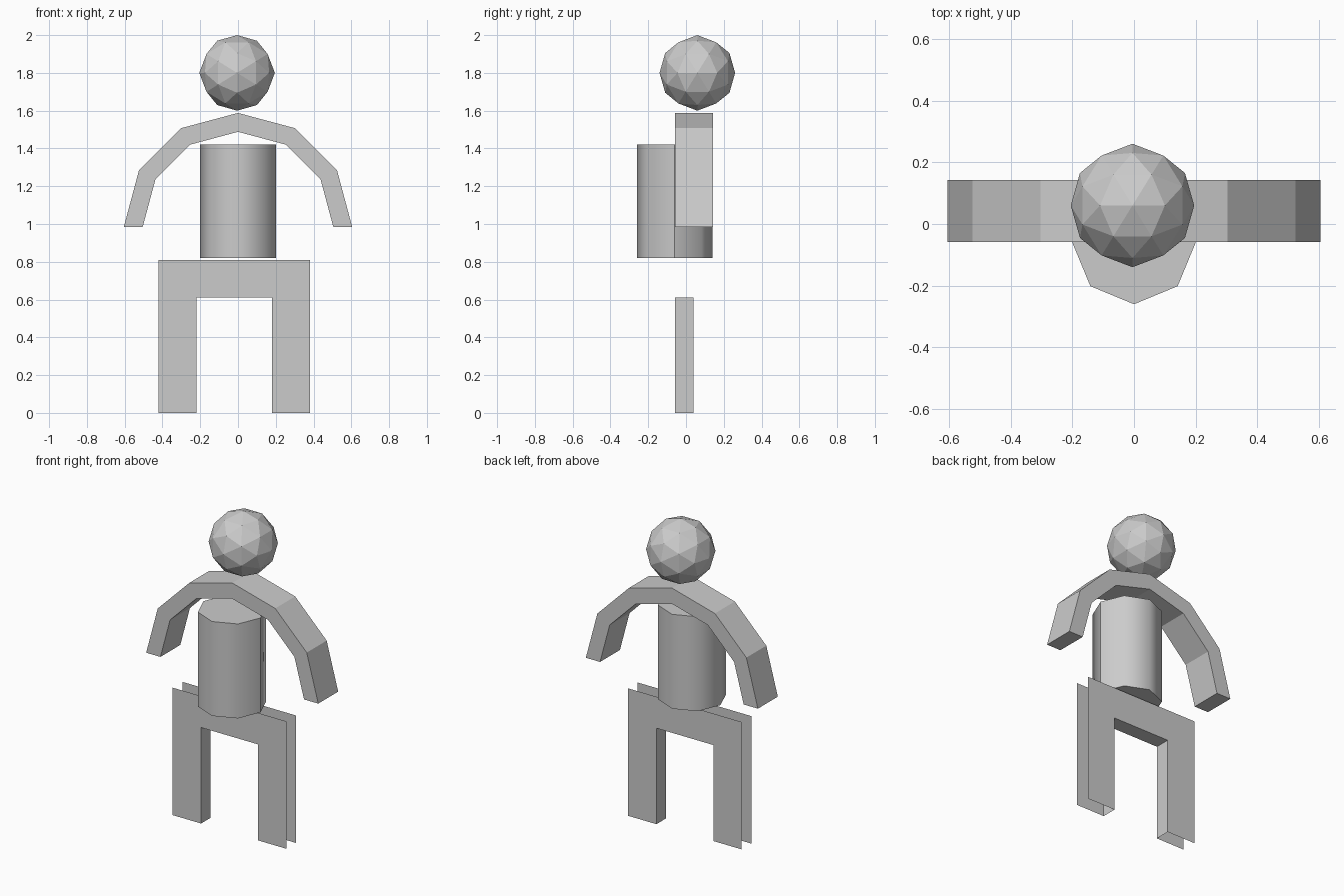
import bpy, bmesh, math
from mathutils import Vector

cube = bpy.data.objects.get("Cube")
if cube:
    bpy.data.objects.remove(cube, do_unlink=True)

grey = bpy.data.materials.new("plain grey")
grey.use_nodes = True
COLOUR = (0.6, 0.6, 0.6, 1)
grey.diffuse_color = COLOUR
grey.node_tree.nodes["Principled BSDF"].inputs["Base Color"].default_value = COLOUR


def finish(name, bm, location=(0, 0, 0)):
    """Turn a bmesh into a named grey object."""
    mesh = bpy.data.meshes.new(name)
    bm.to_mesh(mesh)
    bm.free()
    mesh.materials.append(grey)
    obj = bpy.data.objects.new(name, mesh)
    obj.location = location
    bpy.context.collection.objects.link(obj)
    return obj


# Head: icosahedron with an edge centred on each axis, subdivided once
R = 0.2
phi = (1 + math.sqrt(5)) / 2
bm = bmesh.new()
for a in (-1, 1):
    for b in (-phi, phi):
        for corner in ((b, a, 0), (0, b, a), (a, 0, b)):
            bm.verts.new(corner)
bmesh.ops.convex_hull(bm, input=bm.verts[:])
bmesh.ops.subdivide_edges(bm, edges=bm.edges[:], cuts=1, use_grid_fill=True)
for v in bm.verts:
    v.co = v.co.normalized() * R
bmesh.ops.recalc_face_normals(bm, faces=bm.faces[:])
finish("head", bm, (-0.005, 0.06, 1.8))

# Torso: eight-sided cylinder, smooth round the side with a sharp seam at +x
bm = bmesh.new()
ring = [Vector((R * math.cos(i * math.pi / 4), R * math.sin(i * math.pi / 4), 0))
        for i in range(8)]
base = bm.faces.new([bm.verts.new(p) for p in ring])
top = bmesh.ops.extrude_face_region(bm, geom=[base], use_keep_orig=True)["geom"]
bmesh.ops.translate(bm, vec=(0, 0, 0.6),
                    verts=[g for g in top if isinstance(g, bmesh.types.BMVert)])
bmesh.ops.recalc_face_normals(bm, faces=bm.faces[:])
for f in bm.faces:
    f.smooth = len(f.verts) == 4
for e in bm.edges:
    upright = abs(e.verts[0].co.z - e.verts[1].co.z) > 0.1
    e.smooth = upright and e.verts[0].co.x < R - 0.001
finish("torso", bm, (0, -0.06, 0.82))

# Arms: half ring of six segments with a square section and closed ends
OUTER, INNER, Y0, Y1 = 0.605, 0.505, -0.058, 0.142
bm = bmesh.new()
rings = []
for i in range(7):
    c, s = math.cos(i * math.pi / 6), math.sin(i * math.pi / 6)
    rings.append([bm.verts.new((r * c, y, r * s)) for r, y in
                  ((INNER, Y0), (OUTER, Y0), (OUTER, Y1), (INNER, Y1))])
for a, b in zip(rings, rings[1:]):
    for k in range(4):
        n = (k + 1) % 4
        bm.faces.new((a[k], a[n], b[n], b[k]))
bm.faces.new(rings[0])
bm.faces.new(rings[-1])
bmesh.ops.recalc_face_normals(bm, faces=bm.faces[:])
finish("arms", bm, (0, 0, 0.983))

# Legs: two arch-shaped sheets joined only along the inside of the arch
outside = [(-0.4, 0), (-0.4, 0.81), (0.4, 0.81), (0.4, 0)]
inside = [(0.2, 0), (0.2, 0.61), (-0.2, 0.61), (-0.2, 0)]
bm = bmesh.new()
sheets = [[bm.verts.new((x, y, z)) for x, z in outside + inside]
          for y in (-0.057, 0.04)]
front, back = sheets
bm.faces.new(front)
bm.faces.new(back[::-1])
for k in range(4, 7):
    bm.faces.new((front[k + 1], front[k], back[k], back[k + 1]))
bmesh.ops.recalc_face_normals(bm, faces=bm.faces[:])
bm.normal_update()
if next(f for f in bm.faces if len(f.verts) == 8).normal.y > 0:
    bmesh.ops.reverse_faces(bm, faces=bm.faces[:])
finish("legs", bm, (-0.02, 0, 0))
